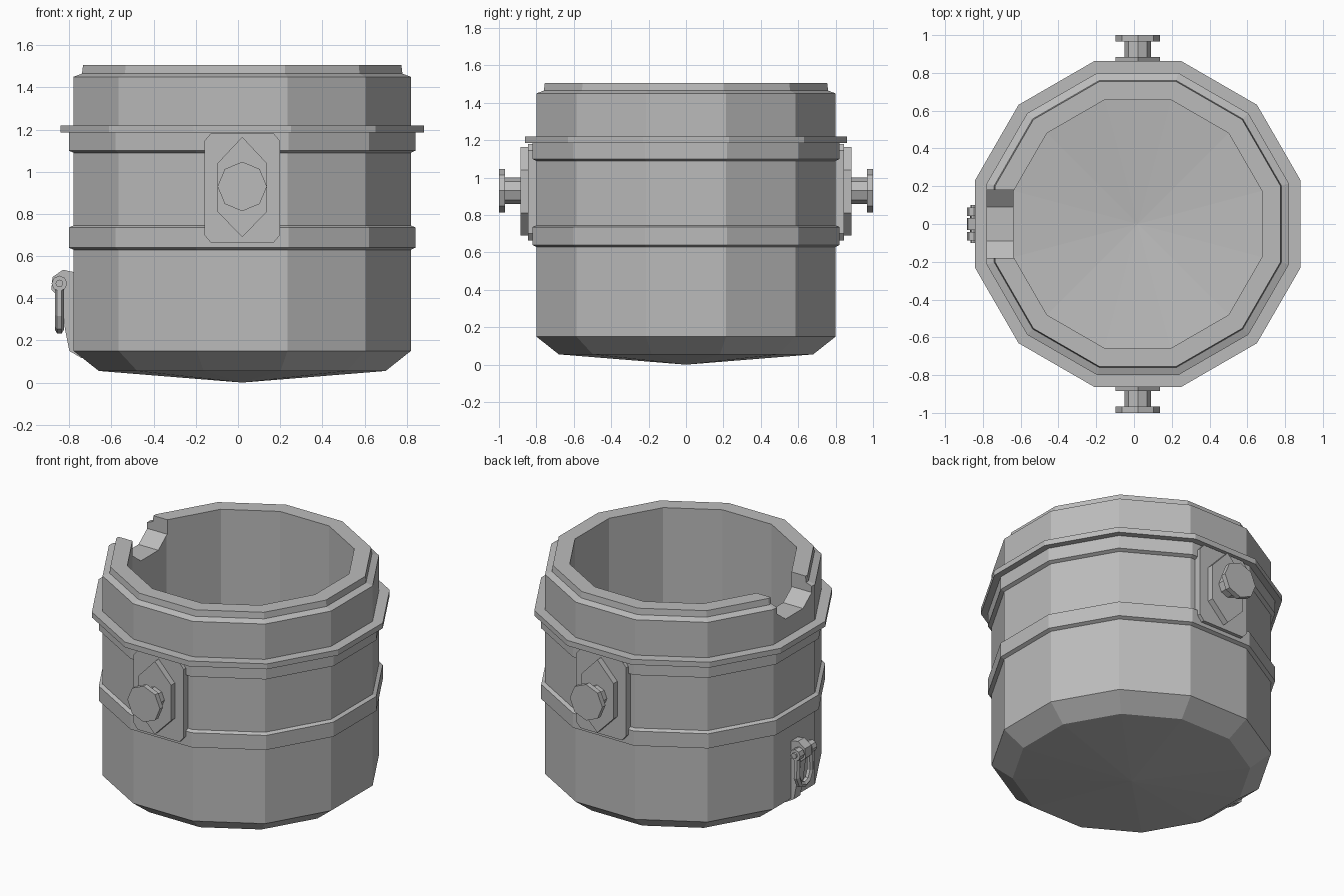
import bpy, bmesh, math
from mathutils import Matrix, Vector

if "Cube" in bpy.data.objects:
    bpy.data.objects.remove(bpy.data.objects["Cube"], do_unlink=True)

grey = bpy.data.materials.new("plain grey steel")
grey.use_nodes = True
grey.diffuse_color = (0.5, 0.5, 0.5, 1)
grey.node_tree.nodes["Principled BSDF"].inputs["Base Color"].default_value = (0.5, 0.5, 0.5, 1)

CX = 0.02      # axis of the vessel
SIDES = 12


def finish(name, bm):
    bmesh.ops.remove_doubles(bm, verts=bm.verts, dist=1e-5)
    bmesh.ops.recalc_face_normals(bm, faces=bm.faces)
    mesh = bpy.data.meshes.new(name)
    bm.to_mesh(mesh)
    bm.free()
    mesh.materials.append(grey)
    obj = bpy.data.objects.new(name, mesh)
    bpy.context.collection.objects.link(obj)
    return obj


def lathe(name, profile, closed):
    """Turn a (flat radius, height) profile into a twelve-sided solid."""
    bm = bmesh.new()
    k = 1 / math.cos(math.pi / SIDES)
    start = Matrix.Rotation(math.pi / SIDES, 3, 'Z')
    verts = [bm.verts.new(start @ Vector((r * k, 0, z))) for r, z in profile]
    edges = [bm.edges.new(p) for p in zip(verts, verts[1:])]
    if closed:
        edges.append(bm.edges.new((verts[-1], verts[0])))
    bmesh.ops.spin(bm, geom=verts + edges, cent=(0, 0, 0), axis=(0, 0, 1),
                   angle=math.tau, steps=SIDES, use_merge=False)
    bmesh.ops.remove_doubles(bm, verts=bm.verts, dist=1e-5)
    loose = [e for e in bm.edges if not e.link_faces]
    bmesh.ops.delete(bm, geom=loose, context='EDGES')
    bmesh.ops.translate(bm, verts=bm.verts, vec=(CX, 0, 0))
    return finish(name, bm)


def extrude(name, outline, place, depth):
    """Extrude an outline; place maps its 2D points into space."""
    bm = bmesh.new()
    face = bm.faces.new([bm.verts.new(place(a, b)) for a, b in outline])
    out = bmesh.ops.extrude_face_region(bm, geom=[face])
    moved = [v for v in out["geom"] if isinstance(v, bmesh.types.BMVert)]
    bmesh.ops.translate(bm, verts=moved, vec=depth)
    return finish(name, bm)


def polygon(radius, n=8, a=0, b=0):
    return [(a + radius * math.cos(math.tau * i / n), b + radius * math.sin(math.tau * i / n))
            for i in range(n)]


# Vessel shell with a shallow conical bottom and an open top
shell = lathe("vessel_shell", [(0, 0), (0.68, 0.055), (0.8, 0.15), (0.8, 1.45), (0.76, 1.465),
                               (0.755, 1.505), (0.657, 1.505), (0.657, 0.2), (0, 0.14)], False)

# Pouring notch through the rim
notch = extrude("notch_cutter", [(-0.18, 1.6), (-0.18, 1.41), (-0.09, 1.34), (0.09, 1.34),
                                 (0.18, 1.41), (0.18, 1.6)],
                lambda a, b: (-0.95, a, b), (0.5, 0, 0))
cut = shell.modifiers.new("notch", 'BOOLEAN')
cut.operation = 'DIFFERENCE'
cut.solver = 'EXACT'
cut.object = notch
notch.hide_render = True
bpy.context.view_layer.update()
baked = bpy.data.meshes.new_from_object(shell.evaluated_get(bpy.context.evaluated_depsgraph_get()))
shell.modifiers.clear()
shell.data = baked
bpy.data.objects.remove(notch, do_unlink=True)

# Reinforcing bands
lathe("lower_band", [(0.79, 0.625), (0.822, 0.64), (0.822, 0.735), (0.79, 0.75)], True)
lathe("upper_band", [(0.79, 1.085), (0.822, 1.1), (0.822, 1.185), (0.862, 1.185),
                     (0.862, 1.22), (0.79, 1.22)], True)

# Trunnions on the front and back
plate = [(-0.18, 0.7), (-0.15, 0.665), (0.15, 0.665), (0.18, 0.7),
         (0.18, 1.145), (0.15, 1.18), (-0.15, 1.18), (-0.18, 1.145)]
boss = [(0, 0.69), (0.117, 0.81), (0.117, 1.04), (0, 1.165), (-0.117, 1.04), (-0.117, 0.81)]
for side, s in (("front", -1), ("back", 1)):
    for part, outline, y0, y1 in (
            ("trunnion_plate", plate, 0.79, 0.845),
            ("trunnion_boss", boss, 0.84, 0.885),
            ("trunnion_shaft", polygon(0.07, b=0.93), 0.88, 0.97),
            ("trunnion_cap", polygon(0.117, b=0.93), 0.967, 1.0)):
        extrude(f"{side}_{part}", outline,
                lambda a, b: (CX + a, s * y0, b), (0, s * (y1 - y0), 0))

# Tilting lug low on the right side
extrude("tilt_lug", [(-0.76, 0.52), (-0.83, 0.535), (-0.88, 0.5), (-0.885, 0.44), (-0.84, 0.4),
                     (-0.82, 0.25), (-0.8, 0.15), (-0.74, 0.115)],
        lambda a, b: (a, -0.033, b), (0, 0.066, 0))
extrude("shackle_pin", polygon(0.018, a=-0.847, b=0.47),
        lambda a, b: (a, -0.1, b), (0, 0.2, 0))
for side, y in (("front", -0.088), ("back", 0.042)):
    extrude(f"{side}_shackle_eye", polygon(0.037, a=-0.847, b=0.47),
            lambda a, b: (a, y, b), (0, 0.046, 0))

# Hanging shackle, a bent bar
curve = bpy.data.curves.new("shackle_bow", 'CURVE')
curve.dimensions = '3D'
curve.bevel_depth = 0.021
curve.bevel_resolution = 1
path = [(0.065, 0.46), (0.068, 0.32), (0.045, 0.267), (0, 0.25)]
path += [(-y, z) for y, z in reversed(path[:-1])]
spline = curve.splines.new('POLY')
spline.points.add(len(path) - 1)
for point, (y, z) in zip(spline.points, path):
    point.co = (-0.847, y, z, 1)
temp = bpy.data.objects.new("shackle_path", curve)
bpy.context.collection.objects.link(temp)
bpy.context.view_layer.update()
bow_mesh = bpy.data.meshes.new_from_object(
    temp.evaluated_get(bpy.context.evaluated_depsgraph_get()))
bpy.data.objects.remove(temp, do_unlink=True)
bow_mesh.materials.clear()
bow_mesh.materials.append(grey)
for face in bow_mesh.polygons:
    face.use_smooth = False
bow = bpy.data.objects.new("shackle_bow", bow_mesh)
bpy.context.collection.objects.link(bow)
